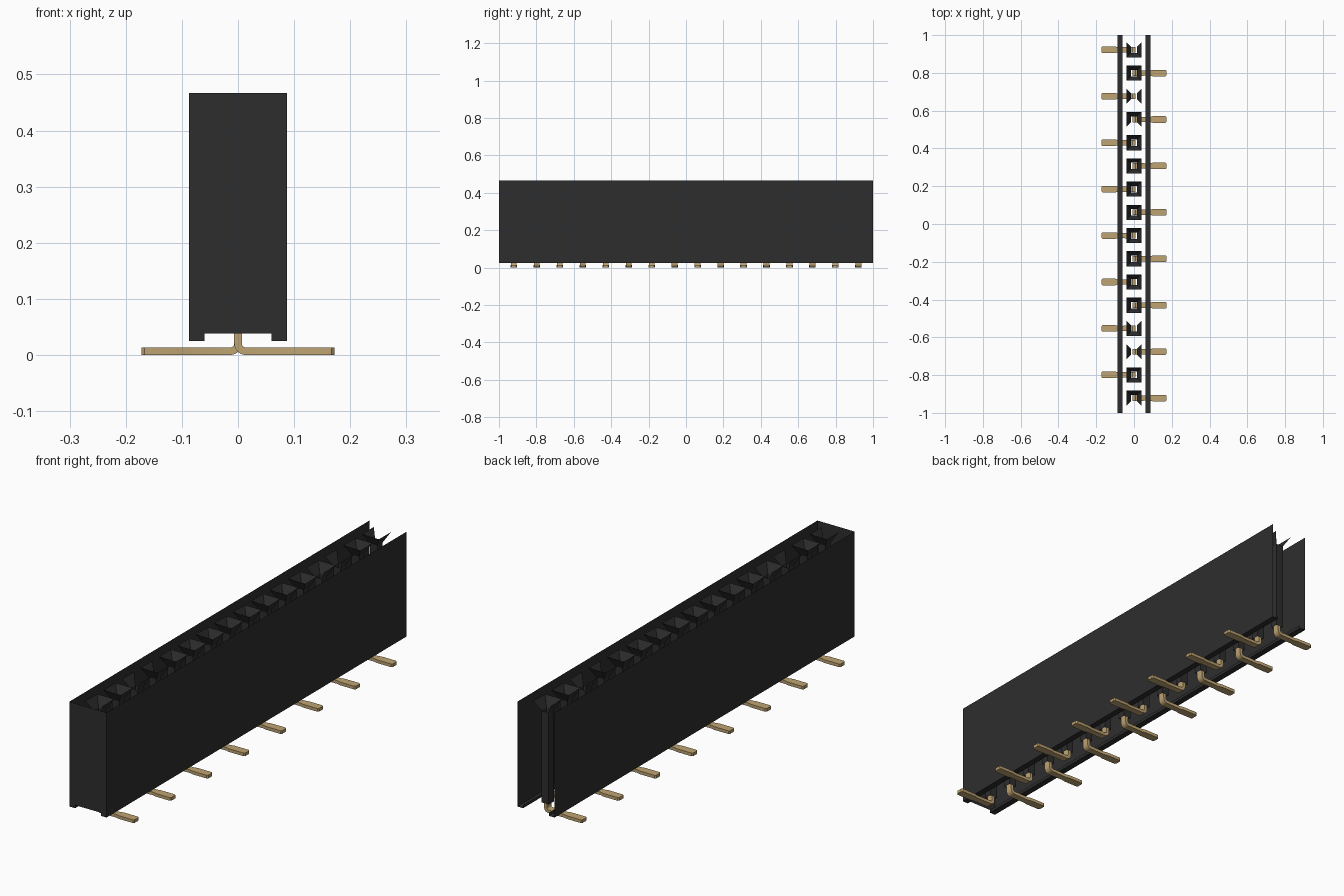
import bpy, math

cube = bpy.data.objects.get("Cube")
if cube:
    bpy.data.objects.remove(cube, do_unlink=True)


def material(name, rgb, rough):
    m = bpy.data.materials.new(name)
    m.use_nodes = True
    m.diffuse_color = (*rgb, 1)
    bsdf = m.node_tree.nodes["Principled BSDF"]
    bsdf.inputs["Base Color"].default_value = (*rgb, 1)
    bsdf.inputs["Roughness"].default_value = rough
    return m


BLACK = material("black plastic", (0.027, 0.027, 0.027), 0.6)
GOLD = material("pale gold metal", (0.52, 0.37, 0.17), 0.5)


def mesh_object(name, verts, faces, mat):
    me = bpy.data.meshes.new(name)
    me.from_pydata(verts, [], faces)
    me.materials.append(mat)
    me.validate()
    ob = bpy.data.objects.new(name, me)
    bpy.context.collection.objects.link(ob)
    return ob


COUNT, PITCH = 16, 0.1229
HALF_X, FOOT_X = 0.087, 0.06
BOTTOM, NOTCH, TOP = 0.025, 0.038, 0.467

# Housing shell: section swept along y, open above, below and at the back
section = [(-FOOT_X, NOTCH), (-FOOT_X, BOTTOM), (-HALF_X, BOTTOM), (-HALF_X, TOP),
           (HALF_X, TOP), (HALF_X, BOTTOM), (FOOT_X, BOTTOM), (FOOT_X, NOTCH)]
n = len(section)
verts = [(x, y, z) for y in (-1, 1) for x, z in section]
faces = [(i, i + 1, n + i + 1, n + i) for i in range(n - 1) if i != 3]
faces.append(tuple(reversed(range(n))))
mesh_object("housing_shell", verts, faces, BLACK)

# Sockets: square funnel over a square tube; a few funnels are open at front or back
RINGS = [(0.04, TOP), (0.017, 0.425), (0.017, NOTCH)]
OPEN_FRONT = {2, 3, 13, 15}
OPEN_BACK = {0, 2, 12, 13}


def socket(index, y0):
    verts = [(sx * a, y0 + sy * a, z) for a, z in RINGS
             for sx, sy in ((-1, -1), (1, -1), (1, 1), (-1, 1))]
    faces = []
    for ring in range(2):
        for k in range(4):
            if ring == 0 and (k == 0 and index in OPEN_FRONT or k == 2 and index in OPEN_BACK):
                continue
            a, b = ring * 4 + k, ring * 4 + (k + 1) % 4
            faces.append((a, a + 4, b + 4, b))
    mesh_object(f"socket_{index + 1}", verts, faces, BLACK)


# Pins: flat strip bent outwards into a foot
HALF_T, RADIUS = 0.0067, 0.014
path = [(0, 0.11, 0, 0.015)]                      # x, z, bend angle, half width
for k in range(7):
    t = math.pi / 2 * k / 6
    path.append((RADIUS * (1 - math.cos(t)), HALF_T + RADIUS * (1 - math.sin(t)), t, 0.015))
path += [(0.085, HALF_T, math.pi / 2, 0.0135), (0.1, HALF_T, math.pi / 2, 0.0175),
         (0.167, HALF_T, math.pi / 2, 0.0175), (0.172, HALF_T, math.pi / 2, 0.0125)]


def pin(index, y0, side):
    verts = []
    for x, z, t, w in path:
        nx, nz = math.cos(t) * HALF_T, math.sin(t) * HALF_T
        for e, f in ((-1, -1), (1, -1), (1, 1), (-1, 1)):
            verts.append((side * (x + e * nx), y0 + f * w, z + e * nz))
    faces = [(0, 1, 2, 3)]
    for r in range(len(path) - 1):
        for k in range(4):
            a, b = r * 4 + k, r * 4 + (k + 1) % 4
            faces.append((a, a + 4, b + 4, b))
    last = 4 * (len(path) - 1)
    faces.append((last + 3, last + 2, last + 1, last))
    if side < 0:
        faces = [tuple(reversed(f)) for f in faces]
    ob = mesh_object(f"pin_{index + 1}", verts, faces, GOLD)
    bpy.ops.object.select_all(action='DESELECT')
    ob.select_set(True)
    bpy.context.view_layer.objects.active = ob
    bpy.ops.object.shade_smooth_by_angle(angle=math.radians(30))


for i in range(COUNT):
    y = 0.922 - i * PITCH
    socket(i, y)
    pin(i, y, -1 if i % 2 == 0 else 1)
